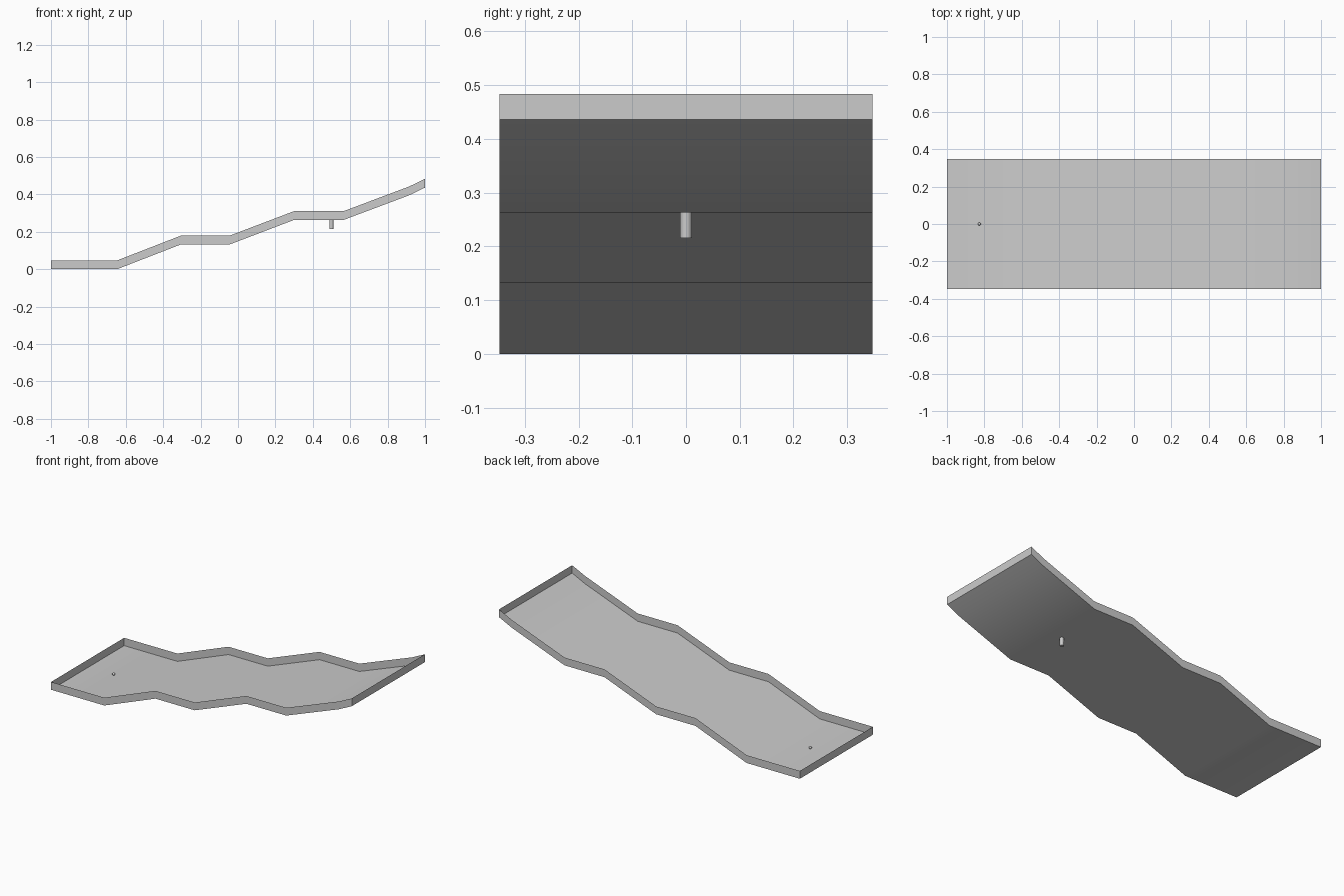
import bpy, bmesh

if "Cube" in bpy.data.objects:
    bpy.data.objects.remove(bpy.data.objects["Cube"])

# Stepped side profile of the lane (x, z) and main sizes
PROFILE = [(-1, 0), (-0.646, 0), (-0.306, 0.132), (-0.045, 0.132),
           (0.299, 0.263), (0.564, 0.263), (0.915, 0.395), (1, 0.436)]
HALF_W, WALL_H = 0.347, 0.047


def shade(obj):
    bpy.ops.object.select_all(action='DESELECT')
    bpy.context.view_layer.objects.active = obj
    obj.select_set(True)
    bpy.ops.object.shade_smooth_by_angle(angle=0.6)


def strip(bm, row_a, row_b):
    for i in range(len(row_a) - 1):
        bm.faces.new((row_a[i], row_a[i + 1], row_b[i + 1], row_b[i]))


# Lane: thin sheet floor with thin upright rim all round
bm = bmesh.new()
rows = {}
for side in (-1, 1):
    for lift in (0, WALL_H):
        rows[side, lift] = [bm.verts.new((x, side * HALF_W, z + lift)) for x, z in PROFILE]
strip(bm, rows[-1, 0], rows[1, 0])
strip(bm, rows[-1, WALL_H], rows[-1, 0])
strip(bm, rows[1, 0], rows[1, WALL_H])
for end in (0, -1):
    bm.faces.new((rows[-1, 0][end], rows[1, 0][end],
                  rows[1, WALL_H][end], rows[-1, WALL_H][end]))
bmesh.ops.recalc_face_normals(bm, faces=bm.faces[:])
mesh = bpy.data.meshes.new("stepped_lane")
bm.to_mesh(mesh)
bm.free()
lane = bpy.data.objects.new("stepped_lane", mesh)
bpy.context.collection.objects.link(lane)
shade(lane)

# Small cup hanging below the upper landing
bpy.ops.mesh.primitive_cylinder_add(vertices=12, radius=0.011, depth=0.048,
                                    location=(0.499, 0, 0.239))
cup = bpy.context.object
cup.name = "hole_cup"
shade(cup)

# Ball resting on the lower landing
bpy.ops.mesh.primitive_uv_sphere_add(segments=16, ring_count=8, radius=0.008,
                                     location=(-0.827, 0, 0.0085))
ball = bpy.context.object
ball.name = "ball"
shade(ball)
